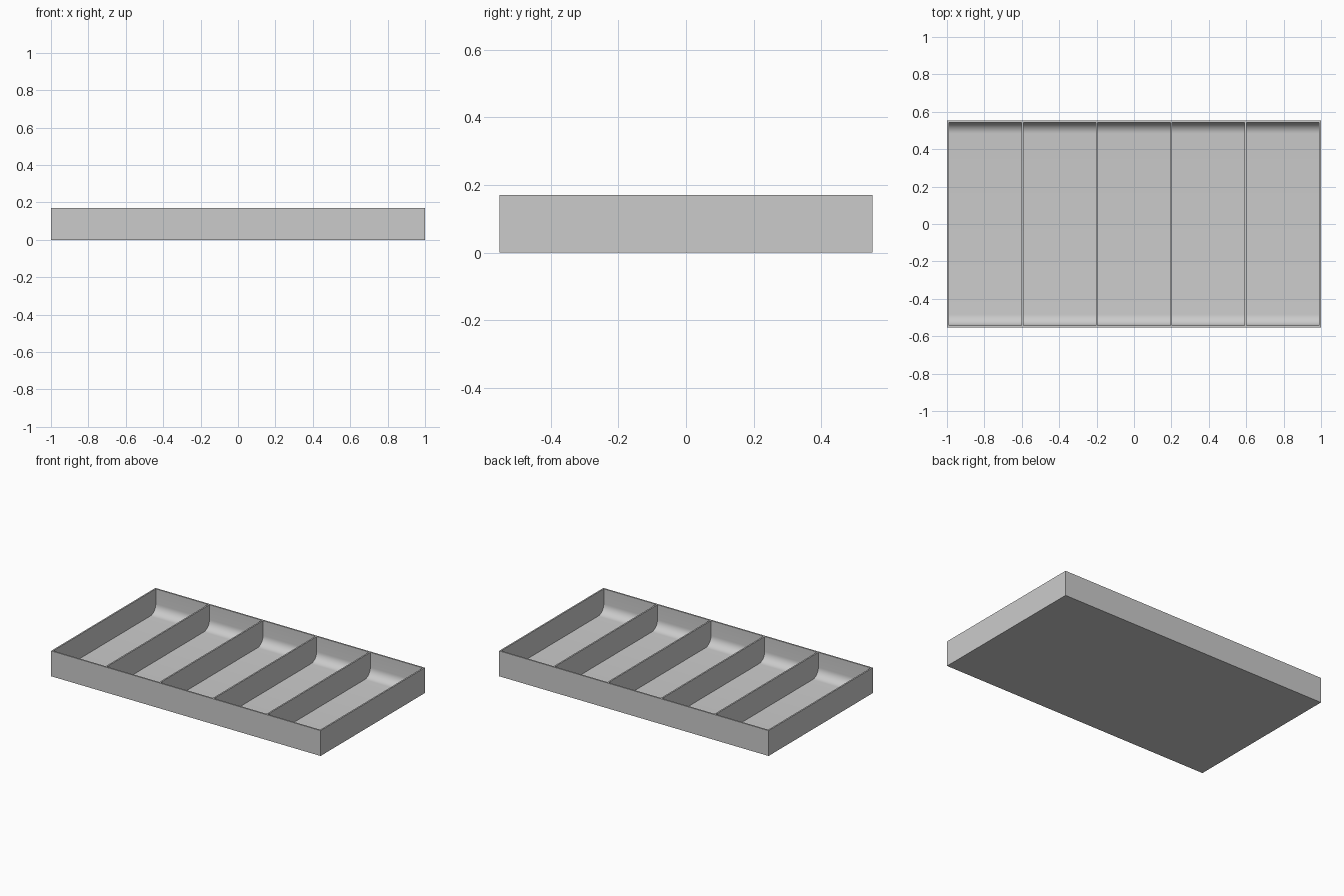
import bpy, bmesh, math
from mathutils import Matrix, Vector

default = bpy.data.objects.get("Cube")
if default:
    bpy.data.objects.remove(default, do_unlink=True)

LENGTH, DEPTH, HEIGHT = 2.0, 1.106, 0.17
WALL, FLOOR, FILLET = 0.01, 0.01, 0.06
COUNT = 5
PITCH = (LENGTH - WALL) / COUNT

grey = bpy.data.materials.new("plain grey")
grey.use_nodes = True
grey.diffuse_color = (0.6, 0.6, 0.6, 1)
grey.node_tree.nodes["Principled BSDF"].inputs["Base Color"].default_value = (0.6, 0.6, 0.6, 1)


def add_box(bm, centre, size):
    made = bmesh.ops.create_cube(bm, size=1, matrix=Matrix.Translation(centre) @ Matrix.Diagonal((*size, 1)))
    return made["verts"]


def make_object(name, bm):
    mesh = bpy.data.meshes.new(name)
    bm.to_mesh(mesh)
    bm.free()
    mesh.materials.append(grey)
    obj = bpy.data.objects.new(name, mesh)
    bpy.context.collection.objects.link(obj)
    return obj


# Solid tray block
bm = bmesh.new()
add_box(bm, Vector((0, 0, HEIGHT / 2)), (LENGTH, DEPTH, HEIGHT))
tray = make_object("compartment_tray", bm)

# Pocket cutters, rounded where the floor meets the front and back walls
bm = bmesh.new()
top = HEIGHT + 0.05
for i in range(COUNT):
    x = (i - (COUNT - 1) / 2) * PITCH
    add_box(bm, Vector((x, 0, (FLOOR + top) / 2)), (PITCH - WALL, DEPTH - 2 * WALL, top - FLOOR))
low_edges = [e for e in bm.edges
             if all(v.co.z < HEIGHT / 2 for v in e.verts)
             and abs(e.verts[0].co.y - e.verts[1].co.y) < 0.001]
bmesh.ops.bevel(bm, geom=low_edges, offset=FILLET, offset_type='OFFSET',
                segments=10, profile=0.5, affect='EDGES')
bmesh.ops.recalc_face_normals(bm, faces=bm.faces)
cutter = make_object("pocket_cutter", bm)
cutter.hide_render = True

# Hollow out the compartments
bpy.ops.object.select_all(action='DESELECT')
tray.select_set(True)
bpy.context.view_layer.objects.active = tray
cut = tray.modifiers.new("pockets", 'BOOLEAN')
cut.operation = 'DIFFERENCE'
cut.solver = 'EXACT'
cut.object = cutter
bpy.ops.object.modifier_apply(modifier=cut.name)
bpy.data.objects.remove(cutter, do_unlink=True)
bpy.ops.object.shade_smooth_by_angle(angle=math.radians(30))
